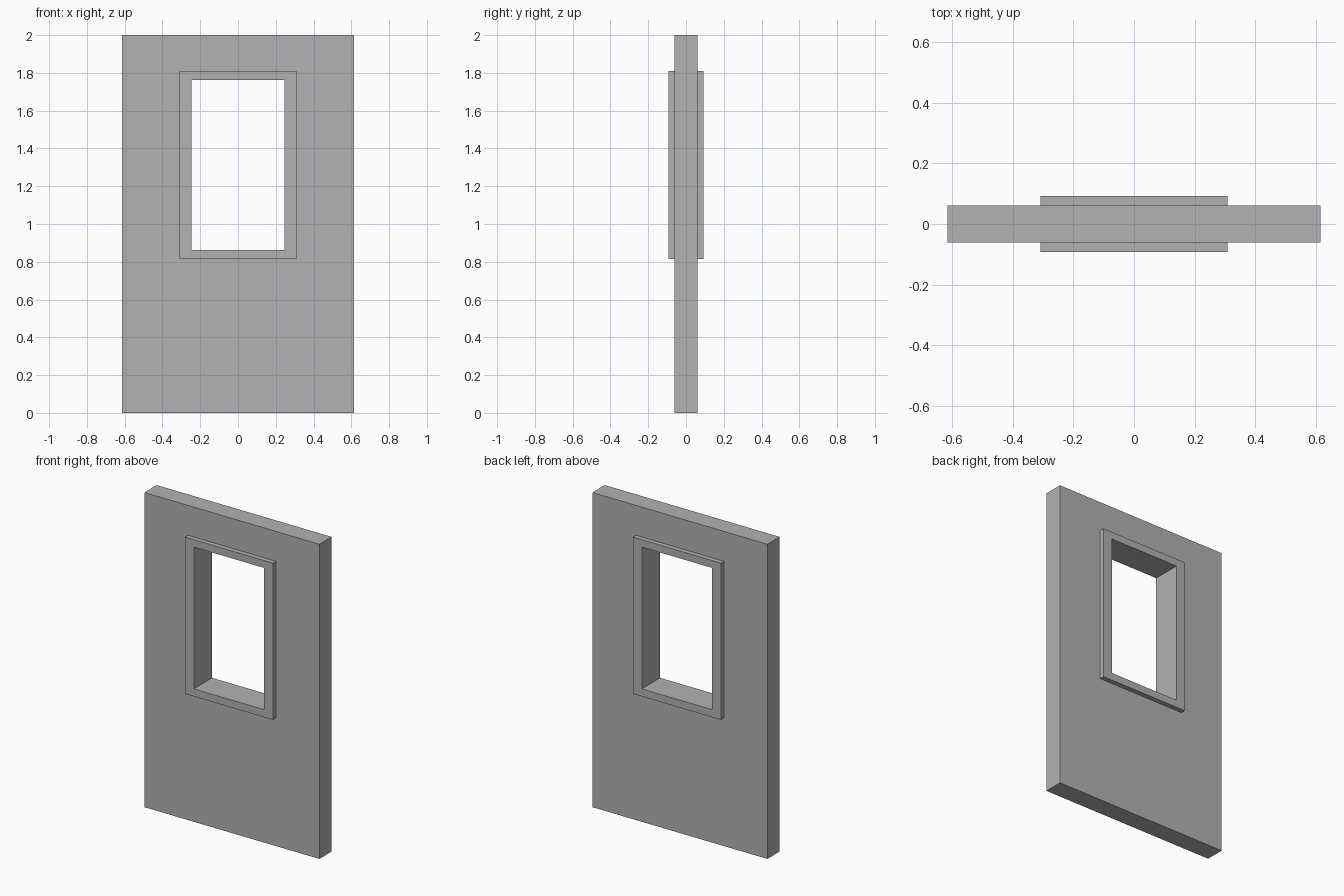
import bpy
import bmesh

cube = bpy.data.objects.get("Cube")
if cube:
    bpy.data.objects.remove(cube, do_unlink=True)

grey = bpy.data.materials.new("plain grey")
grey.use_nodes = True
colour = (0.445, 0.445, 0.445, 1)
grey.diffuse_color = colour
grey.node_tree.nodes["Principled BSDF"].inputs["Base Color"].default_value = colour


def rectangle(half_width, bottom, top):
    return [(-half_width, bottom), (half_width, bottom), (half_width, top), (-half_width, top)]


def rectangular_ring(name, outer, inner, half_depth):
    """Solid slab with a rectangular opening, centred on y = 0."""
    bm = bmesh.new()
    loops = [[bm.verts.new((x, y, z)) for x, z in rect]
             for rect, y in ((outer, -half_depth), (inner, -half_depth),
                             (inner, half_depth), (outer, half_depth))]
    # Bridge front, reveal, back and outer edge in turn
    for a, b in zip(loops, loops[1:] + loops[:1]):
        for i in range(4):
            j = (i + 1) % 4
            bm.faces.new((a[i], a[j], b[j], b[i]))
    bmesh.ops.recalc_face_normals(bm, faces=bm.faces)
    mesh = bpy.data.meshes.new(name)
    bm.to_mesh(mesh)
    bm.free()
    mesh.materials.append(grey)
    obj = bpy.data.objects.new(name, mesh)
    bpy.context.collection.objects.link(obj)
    return obj


wall_outline = rectangle(0.615, 0, 2)
frame_outline = rectangle(0.309, 0.814, 1.81)
opening = rectangle(0.246, 0.862, 1.763)

# Wall panel, cut to receive the window frame
rectangular_ring("wall_panel", wall_outline, frame_outline, 0.0615)

# Window frame, standing proud on both sides
rectangular_ring("window_frame", frame_outline, opening, 0.092)
